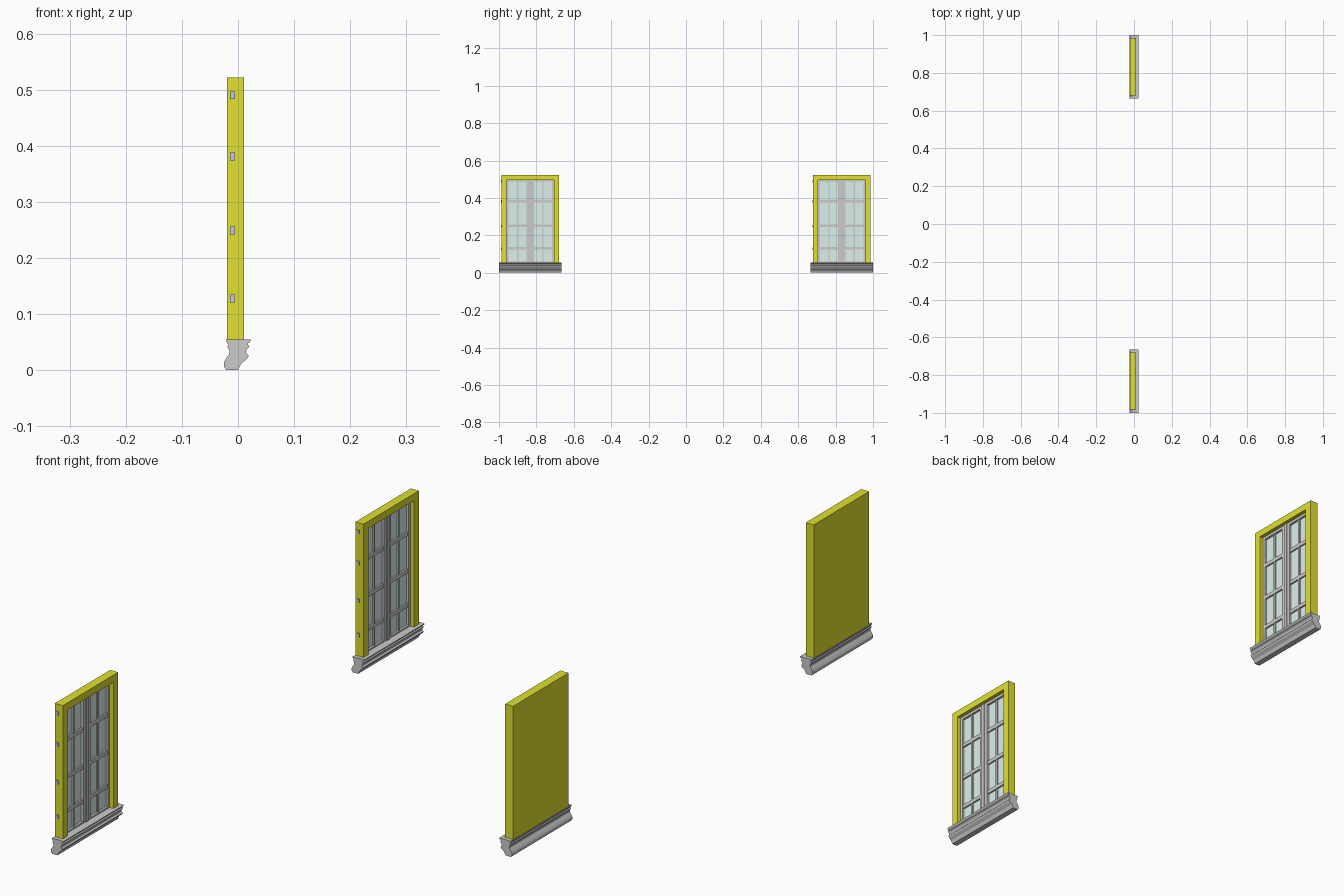
import bpy, bmesh

if "Cube" in bpy.data.objects:
    bpy.data.objects.remove(bpy.data.objects["Cube"])


def material(name, color):
    m = bpy.data.materials.new(name)
    m.diffuse_color = color
    m.use_nodes = True
    m.node_tree.nodes["Principled BSDF"].inputs["Base Color"].default_value = m.diffuse_color
    return m


YELLOW = material("yellow_paint", (0.75, 0.75, 0.03, 1))
GLASS = material("pale_glass", (0.71, 0.87, 0.84, 1))


def finish(name, bm, yc, mat=None):
    bmesh.ops.recalc_face_normals(bm, faces=bm.faces)
    me = bpy.data.meshes.new(name)
    bm.to_mesh(me)
    bm.free()
    ob = bpy.data.objects.new(name, me)
    ob.location.y = yc
    bpy.context.collection.objects.link(ob)
    if mat:
        me.materials.append(mat)
    return ob


def prism(bm, points, offset):
    """Extrude a closed polygon along an offset vector."""
    f = bm.faces.new([bm.verts.new(p) for p in points])
    new = bmesh.ops.extrude_face_region(bm, geom=[f])["geom"]
    # keep the starting cap so the solid is closed
    bmesh.ops.translate(bm, vec=offset, verts=[v for v in new if isinstance(v, bmesh.types.BMVert)])
    if not f.is_valid:
        return


def box(bm, x, y, z):
    vs = bmesh.ops.create_cube(bm, size=1)["verts"]
    for v in vs:
        v.co = (x[v.co.x > 0], y[v.co.y > 0], z[v.co.z > 0])


SILL_TOP, TOP = 0.055, 0.522
HALF, INNER, INNER_TOP = 0.1535, 0.126, 0.497
BARS = (0.131, 0.251, 0.382)
HINGES = (0.128, 0.249, 0.381, 0.490)
SILL = [(-0.021, 0.055), (-0.021, 0.051), (-0.017, 0.046), (-0.019, 0.042),
        (-0.015, 0.034), (-0.016, 0.028), (-0.021, 0.021), (-0.025, 0.014),
        (-0.025, 0.006), (-0.021, 0.0), (0.0, 0.0), (0.006, 0.012),
        (0.016, 0.020), (0.019, 0.026), (0.014, 0.031), (0.015, 0.036),
        (0.020, 0.042), (0.017, 0.047), (0.022, 0.051), (0.024, 0.055)]


def window(prefix, yc):
    # moulded sill
    bm = bmesh.new()
    prism(bm, [(x, -0.1675, z) for x, z in SILL], (0, 0.335, 0))
    finish(prefix + "_sill", bm, yc)

    # yellow surround: back panel and U-shaped casing
    bm = bmesh.new()
    box(bm, (-0.020, -0.016), (-HALF, HALF), (SILL_TOP, TOP))
    casing = [(-HALF, SILL_TOP), (-HALF, TOP), (HALF, TOP), (HALF, SILL_TOP),
              (INNER, SILL_TOP), (INNER, INNER_TOP), (-INNER, INNER_TOP), (-INNER, SILL_TOP)]
    prism(bm, [(-0.016, y, z) for y, z in casing], (0.027, 0, 0))
    finish(prefix + "_frame", bm, yc, YELLOW)

    # glass
    bm = bmesh.new()
    box(bm, (-0.0155, -0.011), (-INNER, INNER), (SILL_TOP, INNER_TOP))
    finish(prefix + "_glass", bm, yc, GLASS)

    # two casement sashes with glazing bars
    bm = bmesh.new()
    back, front = -0.0112, -0.003
    for s in (-1, 1):
        for a, b, f in ((0.116, INNER, front), (0.001, 0.020, front), (0.064, 0.071, -0.006)):
            box(bm, (back, f), sorted((s * a, s * b)), (SILL_TOP, INNER_TOP))
        for z in BARS:
            box(bm, (back, -0.005), sorted((s * 0.020, s * 0.116)), (z - 0.007, z + 0.007))
        box(bm, (back, front), sorted((s * 0.020, s * 0.116)), (0.487, INNER_TOP))
        box(bm, (back, front), sorted((s * 0.020, s * 0.116)), (SILL_TOP, 0.060))
    box(bm, (back, 0.0), (-0.006, 0.006), (SILL_TOP, INNER_TOP))
    finish(prefix + "_sashes", bm, yc)

    # hinge blocks on the -y side
    bm = bmesh.new()
    for z in HINGES:
        box(bm, (-0.014, -0.005), (-HALF - 0.003, -HALF + 0.003), (z - 0.007, z + 0.007))
    finish(prefix + "_hinges", bm, yc)


window("near_window", -0.8325)
window("far_window", 0.8325)
